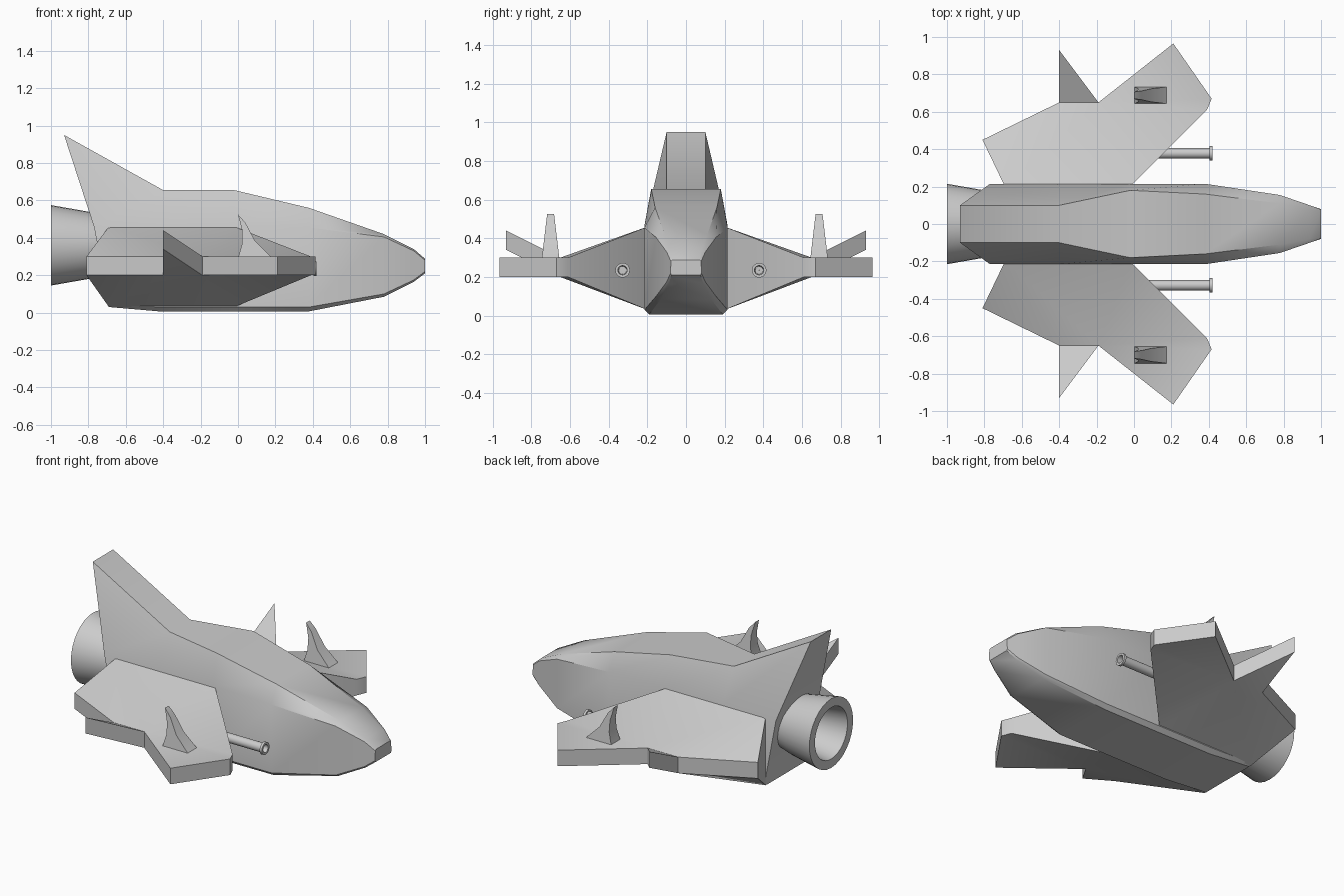
import bpy, bmesh, math

if "Cube" in bpy.data.objects:
    bpy.data.objects.remove(bpy.data.objects["Cube"])


def make(name, verts, faces, angle=32):
    bm = bmesh.new()
    vs = [bm.verts.new(v) for v in verts]
    for f in faces:
        bm.faces.new([vs[i] for i in f])
    bmesh.ops.recalc_face_normals(bm, faces=bm.faces)
    me = bpy.data.meshes.new(name)
    bm.to_mesh(me)
    bm.free()
    ob = bpy.data.objects.new(name, me)
    bpy.context.collection.objects.link(ob)
    bpy.ops.object.select_all(action='DESELECT')
    ob.select_set(True)
    bpy.context.view_layer.objects.active = ob
    bpy.ops.object.shade_smooth_by_angle(angle=math.radians(angle))
    return ob


def lathe_x(name, profile, y, z, n):
    """Revolve a closed (x, radius) profile about an x-parallel axis."""
    m = len(profile)
    verts = [(x, y + r * math.cos(2 * math.pi * k / n), z + r * math.sin(2 * math.pi * k / n))
             for k in range(n) for x, r in profile]
    faces = [(k * m + i, k * m + (i + 1) % m,
              (k + 1) % n * m + (i + 1) % m, (k + 1) % n * m + i)
             for k in range(n) for i in range(m)]
    return make(name, verts, faces)


# Fuselage with tail fin: half sections (top, shoulder, lower side, belly)
sections = [
    [(-.93, .10, .95), (-.77, .215, .46), (-.69, .215, .04), (-.69, .19, .03)],
    [(-.40, .10, .655), (-.40, .215, .46), (-.40, .215, .03), (-.40, .19, .005)],
    [(-.02, .18, .655), (-.02, .215, .465), (-.02, .215, .03), (-.02, .19, .005)],
    [(.38, .16, .56), (.38, .215, .455), (.38, .215, .03), (.38, .19, .007)],
    [(.78, .11, .42), (.78, .155, .405), (.78, .155, .10), (.78, .13, .085)],
    [(.94, .08, .34), (.94, .10, .33), (.94, .10, .175), (.94, .09, .165)],
    [(1.0, .07, .288), (1.0, .078, .28), (1.0, .08, .22), (1.0, .075, .21)],
]
verts, faces = [], []
for s in sections:
    verts += s + [(x, -y, z) for x, y, z in reversed(s)]
for j in range(len(sections) - 1):
    a, b = j * 8, j * 8 + 8
    faces += [(a + i, a + (i + 1) % 8, b + (i + 1) % 8, b + i) for i in range(8)]
for o in (0, 8 * (len(sections) - 1)):
    faces += [(o + i, o + i + 1, o + 6 - i, o + 7 - i) for i in range(3)]
make("fuselage", verts, faces)

# Wings: outline as x, y, top z, bottom z
outline = [(-.69, .20, .46, .03), (-.02, .20, .46, .03), (.39, .61, .30, .20),
           (.415, .67, .30, .20), (.21, .965, .30, .20), (-.19, .65, .30, .20),
           (-.40, .93, .44, .34), (-.40, .65, .30, .20), (-.81, .45, .30, .20)]
panels = [(0, 7, 8), (0, 1, 5, 7), (1, 2, 5), (2, 3, 5), (3, 4, 5), (5, 6, 7)]
n = len(outline)
wing_faces = panels + [tuple(i + n for i in p) for p in panels]
wing_faces += [(i, (i + 1) % n, (i + 1) % n + n, i + n) for i in range(n)]
for side, s in (("left", 1), ("right", -1)):
    make(side + "_wing",
         [(x, s * y, t) for x, y, t, b in outline] + [(x, s * y, b) for x, y, t, b in outline],
         wing_faces)

# Small curved fins on the wing tips, tapering upward
fin = [(0, .525), (.04, .48), (.09, .385), (.185, .29), (.0, .29), (.022, .37), (.022, .44)]
m = len(fin)
fin_faces = [(0, 1, 6), (1, 2, 5, 6), (2, 3, 4, 5)]
fin_faces += [tuple(i + m for i in f) for f in fin_faces]
fin_faces += [(i, (i + 1) % m, (i + 1) % m + m, i + m) for i in range(m)]
for side, y in (("left", .688), ("right", -.70)):
    make(side + "_wing_fin",
         [(x, y + d * (.018 + .028 * (.525 - z) / .235), z) for d in (1, -1) for x, z in fin],
         fin_faces)

# Engine nozzle
lathe_x("engine_nozzle", [(-.68, .15), (-.80, .18), (-1.0, .215), (-1.0, .16), (-.82, .13),
                          (-.80, .001), (-.68, .001)], 0, .36, 32)

# Cannons with flared muzzles
barrel = [(.02, .001), (.02, .028), (.405, .028), (.405, .038), (.42, .038),
          (.42, .024), (.32, .02), (.32, .001)]
for side, y in (("left", .378), ("right", -.328)):
    lathe_x(side + "_cannon", barrel, y, .235, 20)
